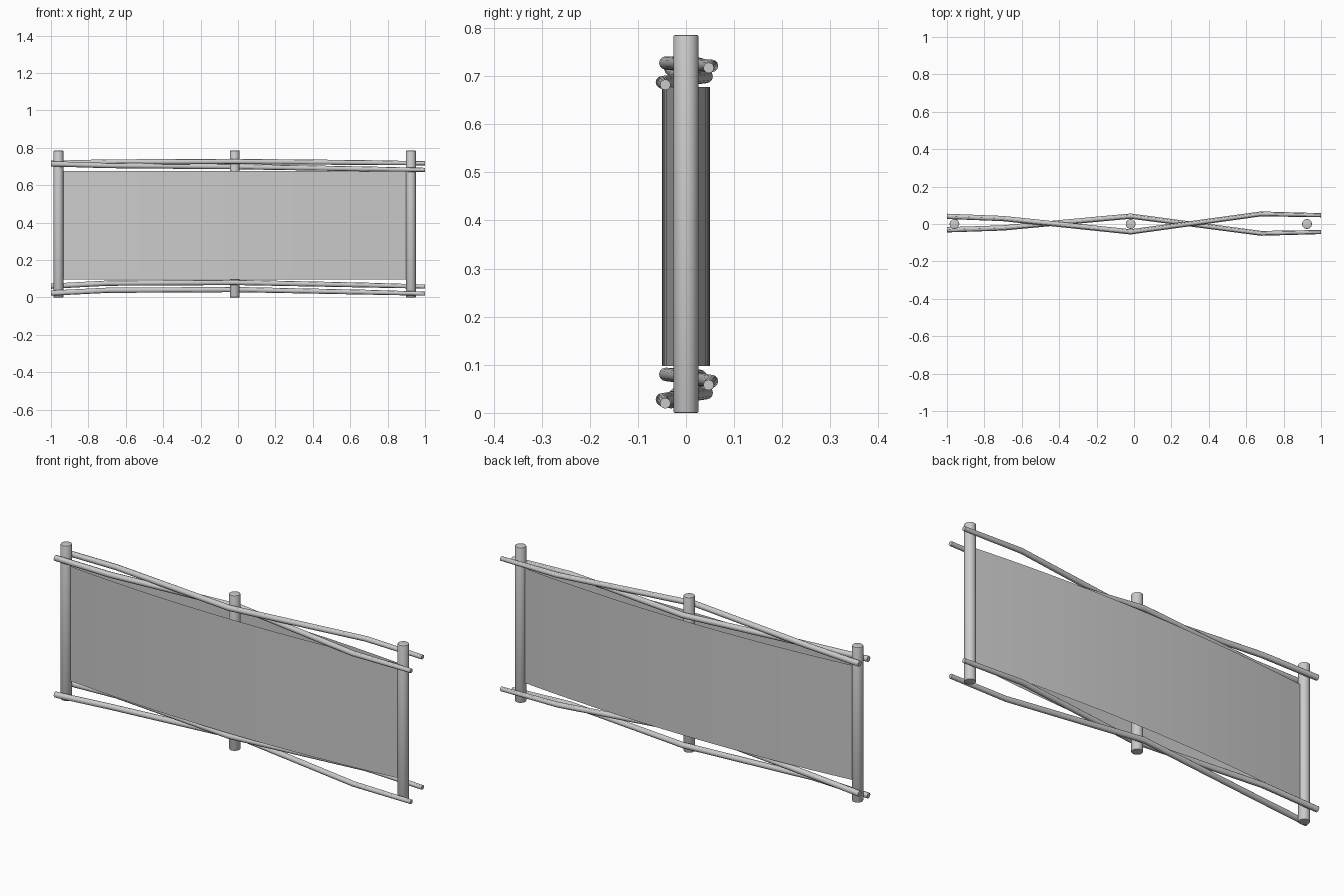
import bpy, bmesh

if "Cube" in bpy.data.objects:
    bpy.data.objects.remove(bpy.data.objects["Cube"])

def activate(ob):
    bpy.ops.object.select_all(action='DESELECT')
    ob.select_set(True)
    bpy.context.view_layer.objects.active = ob

# Round upright posts with softened ends
def post(name, x, r=0.026, h=0.785):
    bpy.ops.mesh.primitive_cylinder_add(vertices=32, radius=r, depth=h, location=(x, 0, h / 2))
    ob = bpy.context.object
    ob.name = name
    bev = ob.modifiers.new("bevel", 'BEVEL')
    bev.width = 0.003
    bev.segments = 2
    bev.limit_method = 'ANGLE'
    bpy.ops.object.modifier_apply(modifier="bevel")
    bpy.ops.object.shade_smooth_by_angle()

for name, x in (("left_post", -0.96), ("middle_post", -0.018), ("right_post", 0.925)):
    post(name, x)

# Woven rails: bent, slightly tapered poles passing either side of the posts
XS = (-1, -0.7, -0.018, 0.68, 1)
RADII = (0.014, 0.014, 0.014, 0.013, 0.011)
WEAVE_A = (0.041, 0.029, -0.042, 0.054, 0.047)
WEAVE_B = (-0.031, -0.021, 0.042, -0.050, -0.043)

def rail(name, ys, zs):
    cu = bpy.data.curves.new(name, 'CURVE')
    cu.dimensions = '3D'
    cu.bevel_depth = 1.0
    cu.bevel_resolution = 4
    cu.use_fill_caps = True
    sp = cu.splines.new('POLY')
    sp.points.add(len(XS) - 1)
    for p, x, y, z, r in zip(sp.points, XS, ys, zs, RADII):
        p.co = (x, y, z, 1)
        p.radius = r
    ob = bpy.data.objects.new(name, cu)
    bpy.context.collection.objects.link(ob)
    activate(ob)
    bpy.ops.object.convert(target='MESH')
    bpy.ops.object.shade_smooth_by_angle()

rail("upper_rail_a", WEAVE_A, (0.717, 0.724, 0.727, 0.721, 0.717))
rail("upper_rail_b", WEAVE_B, (0.714, 0.705, 0.699, 0.687, 0.682))
rail("lower_rail_a", WEAVE_A, (0.060, 0.076, 0.080, 0.066, 0.058))
rail("lower_rail_b", WEAVE_B, (0.023, 0.038, 0.042, 0.028, 0.020))

# Thin fabric sheets bowing around the middle post, meeting at the end posts
def sheet(name, side, n=24):
    bm = bmesh.new()
    rows = []
    for i in range(n + 1):
        t = -1 + 2 * i / n
        x, y = -0.018 + 0.935 * t, side * 0.05 * (1 - t * t)
        rows.append([bm.verts.new((x, y, z)) for z in (0.097, 0.677)])
    for (a, b), (c, d) in zip(rows, rows[1:]):
        bm.faces.new((a, c, d, b) if side < 0 else (a, b, d, c))
    me = bpy.data.meshes.new(name)
    bm.to_mesh(me)
    bm.free()
    ob = bpy.data.objects.new(name, me)
    bpy.context.collection.objects.link(ob)
    activate(ob)
    bpy.ops.object.shade_smooth_by_angle()

sheet("front_panel", -1)
sheet("back_panel", 1)
